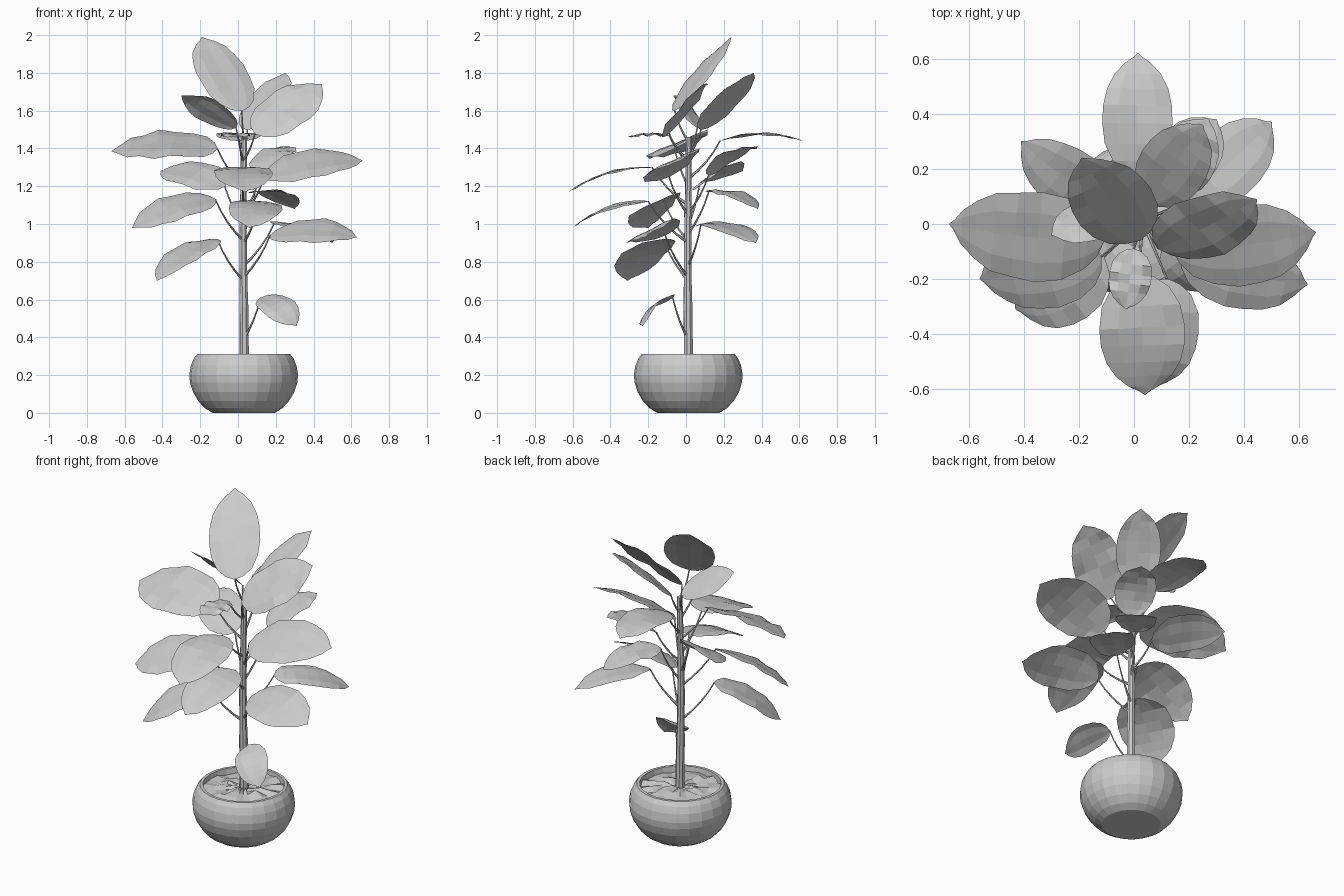
import bpy, bmesh, math, random
from mathutils import Vector

if "Cube" in bpy.data.objects:
    bpy.data.objects.remove(bpy.data.objects["Cube"])

random.seed(4)
CX, CY = 0.03, 0.012          # trunk and pot axis


def finish(name, bm):
    me = bpy.data.meshes.new(name)
    bm.to_mesh(me)
    bm.free()
    ob = bpy.data.objects.new(name, me)
    bpy.context.collection.objects.link(ob)
    return ob


def tube(name, pts, radii, sides):
    """Flat-sided tube through points, closed at both ends."""
    bm = bmesh.new()
    rings = []
    for i, p in enumerate(pts):
        d = (pts[min(i + 1, len(pts) - 1)] - pts[max(i - 1, 0)]).normalized()
        u = d.cross(Vector((0.31, 0.95, 0.05))).normalized()
        v = d.cross(u)
        rings.append([bm.verts.new(p + radii[i] * (math.cos(a) * u + math.sin(a) * v))
                      for a in (2 * math.pi * k / sides for k in range(sides))])
    for r, s in zip(rings, rings[1:]):
        for k in range(sides):
            j = (k + 1) % sides
            bm.faces.new((r[k], r[j], s[j], s[k]))
    bm.faces.new(rings[0][::-1])
    bm.faces.new(rings[-1])
    bmesh.ops.recalc_face_normals(bm, faces=bm.faces)
    return finish(name, bm)


def lathe(name, profile, sides=24):
    bm = bmesh.new()
    vs = [bm.verts.new((r, 0, z)) for r, z in profile]
    es = [bm.edges.new(e) for e in zip(vs, vs[1:])]
    bmesh.ops.spin(bm, geom=vs + es, axis=(0, 0, 1), cent=(0, 0, 0),
                   angle=2 * math.pi, steps=sides)
    bmesh.ops.remove_doubles(bm, verts=bm.verts, dist=0.0005)
    bmesh.ops.recalc_face_normals(bm, faces=bm.faces)
    ob = finish(name, bm)
    ob.location = (CX, CY, 0)
    return ob


# Round bowl pot with thick rim
lathe("pot", [(0, 0), (0.165, 0), (0.205, 0.025), (0.24, 0.062), (0.268, 0.11),
              (0.284, 0.16), (0.288, 0.2), (0.28, 0.25), (0.264, 0.288), (0.245, 0.313),
              (0.228, 0.313), (0.222, 0.27), (0, 0.27)])

# Crumpled soil
soil = lathe("soil", [(0, 0.295), (0.05, 0.295), (0.1, 0.295), (0.16, 0.29), (0.226, 0.285)], 26)
for v in soil.data.vertices:
    v.co.z += random.uniform(-0.012, 0.016)

# Tapering, slightly knobbly trunk
zs = [0.26 + 0.1 * i for i in range(13)]
trunk = [Vector((CX + 0.003 * math.sin(5 * z), CY + 0.003 * math.cos(4 * z), z)) for z in zs]
tube("trunk", trunk, [0.027 - 0.012 * i / 12 + random.uniform(-0.001, 0.002)
                      for i in range(13)], 8)

# Leaf outline: position along the blade, share of the half width
OUTLINE = [(0, 0.06), (0.03, 0.36), (0.11, 0.68), (0.25, 0.92), (0.42, 1), (0.57, 0.98),
           (0.71, 0.87), (0.83, 0.66), (0.92, 0.37), (0.97, 0.12), (1, 0.01)]


def leaf(name, base, tip, width, roll, arch):
    d = tip - base
    side = d.cross(Vector((0, 0, 1))).normalized()
    up = side.cross(d).normalized()
    side = math.cos(roll) * side + math.sin(roll) * up
    up = side.cross(d).normalized()
    bm = bmesh.new()
    rows = []
    for t, w in OUTLINE:
        wave = random.uniform(-0.01, 0.01)
        row = []
        for s in (-1, -0.55, 0, 0.55, 1):
            lift = 4 * arch * t * (1 - t) + w * (0.016 * abs(s) - 0.022 * s * s + wave * s)
            row.append(bm.verts.new(base + d * t + side * (s * w * width / 2) + up * lift))
        rows.append(row)
    for r, q in zip(rows, rows[1:]):
        for k in range(4):
            bm.faces.new((r[k], r[k + 1], q[k + 1], q[k]))
    finish(name, bm)


def petiole(name, base, drop):
    z = min(base.z - drop, 1.44)
    a = Vector((CX, CY, z))
    mid = a.lerp(base, 0.5) + Vector((base.x - CX, base.y - CY, 0)) * 0.14 - Vector((0, 0, 0.02))
    pts = [(1 - t) ** 2 * a + 2 * t * (1 - t) * mid + t * t * base
           for t in (0, 0.25, 0.5, 0.75, 1)]
    tube(name, pts, [0.009, 0.006, 0.005, 0.004, 0.004], 6)


# Leaves by tier: base, tip, width, roll
upper = [
    ((0.02, -0.06, 1.60), (-0.19, 0.24, 1.99), 0.29, 0.22),
    ((0.09, -0.09, 1.48), (0.445, 0.09, 1.74), 0.29, -0.6),
    ((-0.01, 0.06, 1.51), (-0.30, -0.04, 1.68), 0.19, -0.55),
    ((0.05, 0.08, 1.50), (0.25, 0.36, 1.80), 0.25, 0.0),
    ((0.0, -0.09, 1.47), (-0.03, -0.31, 1.46), 0.155, 0.0),
]
middle = [
    ((-0.11, -0.06, 1.40), (-0.67, 0.0, 1.385), 0.35, 0.42),
    ((0.14, -0.09, 1.25), (0.66, -0.03, 1.335), 0.33, -0.45),
    ((0.01, 0.18, 1.44), (0.015, 0.62, 1.44), 0.255, 0.0),
    ((0.02, -0.18, 1.30), (0.04, -0.62, 1.17), 0.31, 0.0),
    ((0.12, 0.12, 1.26), (0.27, 0.385, 1.41), 0.23, 0.0),
    ((-0.07, 0.07, 1.20), (-0.41, 0.30, 1.28), 0.25, 0.5),
]
lower = [
    ((0.12, -0.20, 1.12), (0.06, -0.60, 0.98), 0.28, 0.1),
    ((-0.12, -0.12, 1.13), (-0.56, -0.20, 0.98), 0.30, 0.4),
    ((-0.11, -0.12, 0.92), (-0.43, -0.31, 0.70), 0.31, 0.1),
    ((0.17, -0.11, 0.94), (0.63, -0.22, 0.93), 0.29, -0.42),
    ((0.19, 0.08, 1.00), (0.50, 0.37, 0.90), 0.25, -0.1),
    ((0.09, 0.12, 1.17), (0.30, 0.38, 1.08), 0.23, 0.0),
    ((0.12, -0.07, 0.61), (0.31, -0.23, 0.46), 0.19, -0.5),
]
for tier, rows, arch, drop in (("upper", upper, 0.012, 0.14),
                               ("middle", middle, 0.04, 0.2),
                               ("lower", lower, 0.04, 0.22)):
    for i, (b, t, w, roll) in enumerate(rows, 1):
        leaf(f"{tier}_leaf_{i}", Vector(b), Vector(t), w, roll, arch)
        petiole(f"{tier}_petiole_{i}", Vector(b), drop)
